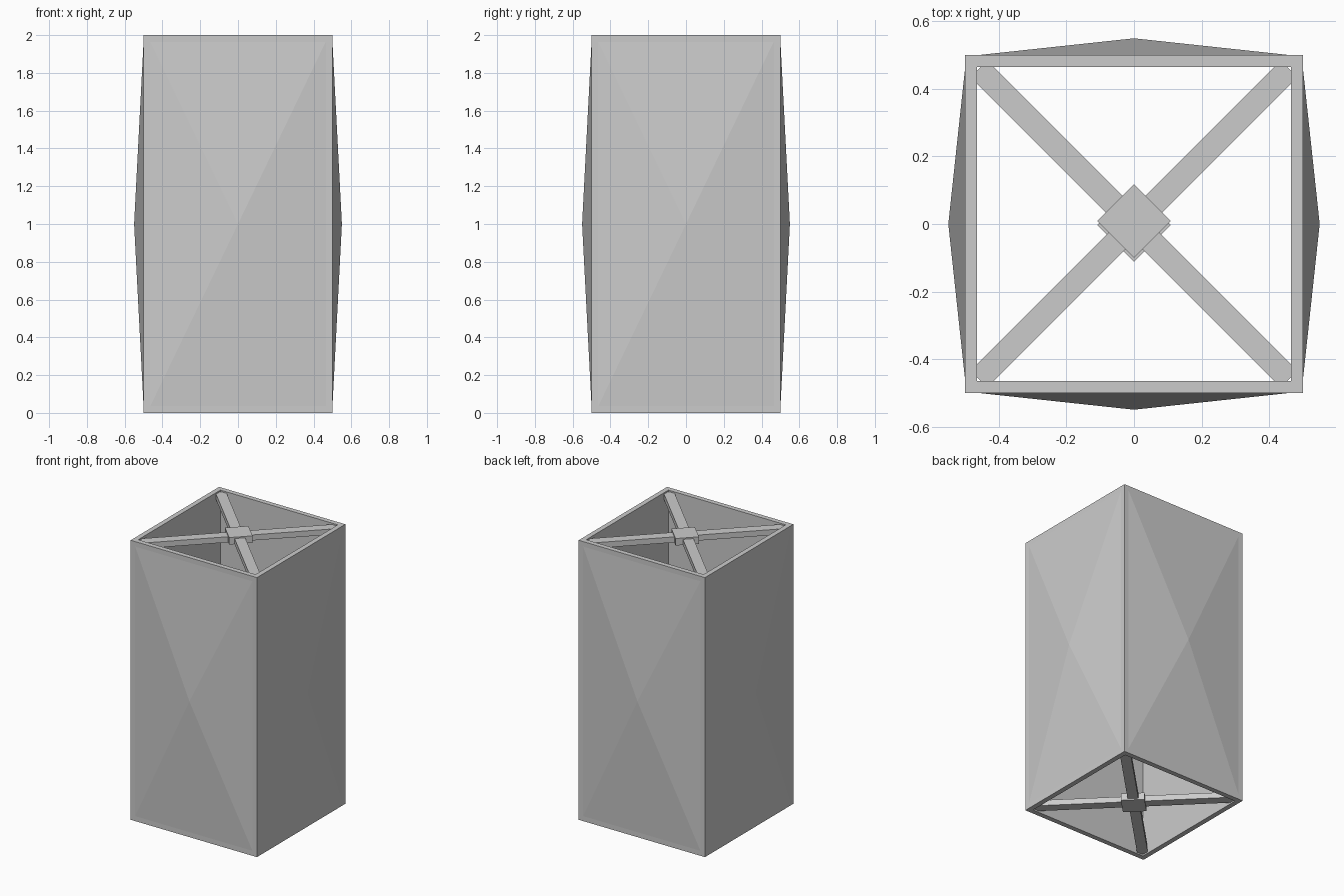
import bpy
import bmesh
from math import radians
from mathutils import Matrix

if "Cube" in bpy.data.objects:
    bpy.data.objects.remove(bpy.data.objects["Cube"], do_unlink=True)

HEIGHT = 2.0
WALL = 0.05

grey = bpy.data.materials.new("light_grey")
grey.use_nodes = True
grey.diffuse_color = (0.6, 0.6, 0.6, 1)
grey.node_tree.nodes["Principled BSDF"].inputs["Base Color"].default_value = grey.diffuse_color


def add_object(name, bm):
    mesh = bpy.data.meshes.new(name)
    bm.to_mesh(mesh)
    bm.free()
    mesh.materials.append(grey)
    obj = bpy.data.objects.new(name, mesh)
    bpy.context.collection.objects.link(obj)
    return obj


def box_mesh(size):
    bm = bmesh.new()
    bmesh.ops.create_cube(bm, size=1)
    bmesh.ops.scale(bm, vec=size, verts=bm.verts)
    return bm


def add_box(name, size, location, turn):
    obj = add_object(name, box_mesh(size))
    obj.matrix_world = Matrix.Translation(location) @ Matrix.Rotation(radians(turn), 4, 'Z')


# Square duct, open at both ends, with thick walls
bm = box_mesh((1, 1, HEIGHT))
bmesh.ops.translate(bm, vec=(0, 0, HEIGHT / 2), verts=bm.verts)
bm.normal_update()
caps = [f for f in bm.faces if abs(f.normal.z) > 0.5]
sides = [f for f in bm.faces if abs(f.normal.z) < 0.5]
bmesh.ops.inset_individual(bm, faces=caps, thickness=WALL)
rims = [e for f in caps for e in f.edges]
bmesh.ops.delete(bm, geom=caps, context='FACES_ONLY')

# Each outer side bulges into a shallow pyramid inside a flat border
bmesh.ops.inset_individual(bm, faces=sides, thickness=WALL)
bmesh.ops.poke(bm, faces=sides, offset=0.05)
bmesh.ops.bridge_loops(bm, edges=rims)
bmesh.ops.recalc_face_normals(bm, faces=bm.faces)
add_object("duct_walls", bm)

# Diagonal cross brace with a square hub at each end
for end, brace_z, hub_z, hub_y in (
    ("top", HEIGHT - 0.03, HEIGHT - 0.025, 0.009),
    ("bottom", 0.03, 0.025, -0.003),
):
    for side, turn in (("left", 45), ("right", -45)):
        add_box(f"{end}_brace_{side}", (1.3, 0.07, 0.04), (0, 0, brace_z), turn)
    add_box(f"{end}_hub", (0.154, 0.154, 0.05), (0, hub_y, hub_z), 45)
